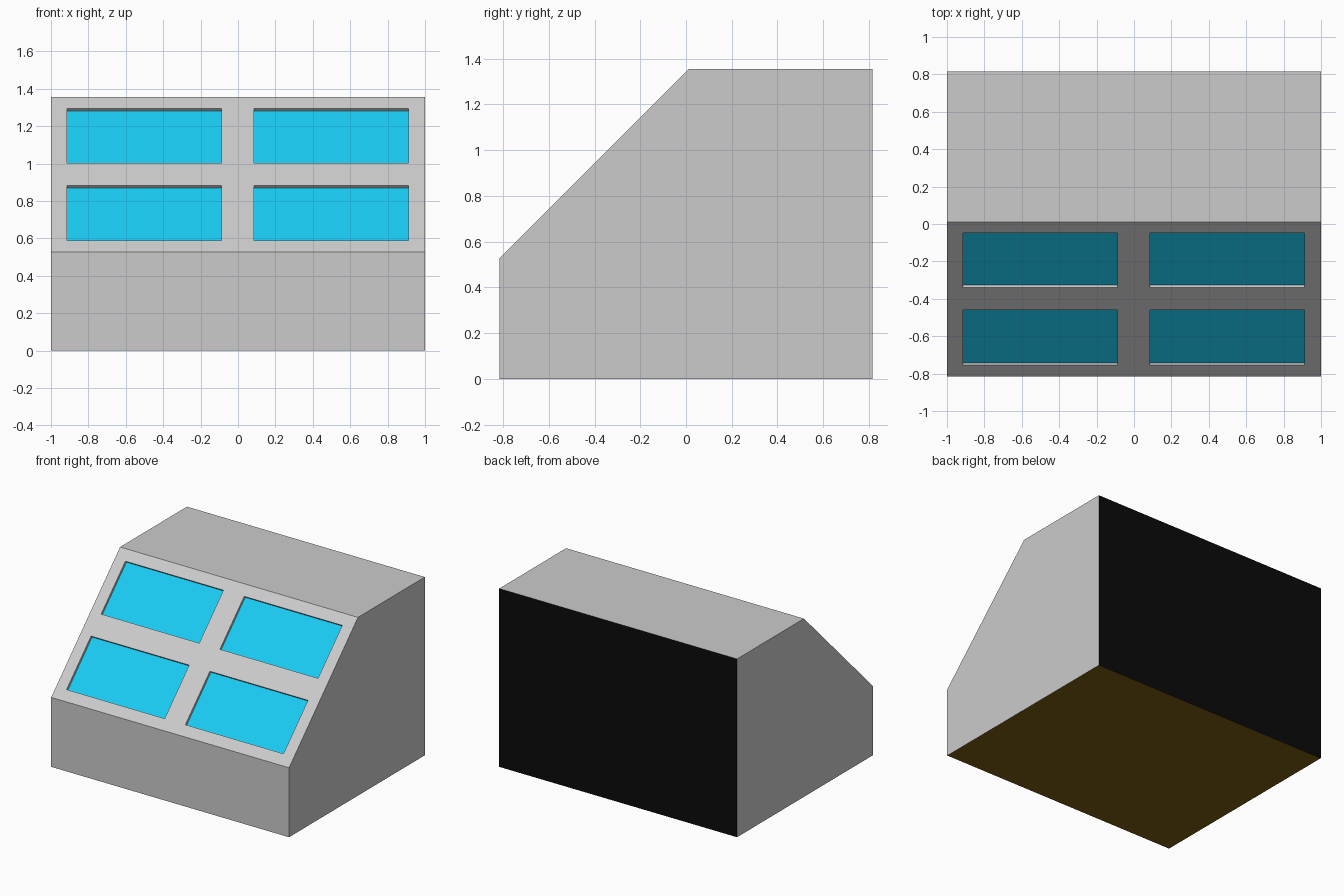
import bpy, bmesh
from mathutils import Matrix, Vector

if "Cube" in bpy.data.objects:
    bpy.data.objects.remove(bpy.data.objects["Cube"])

def material(name, rgb):
    m = bpy.data.materials.new(name)
    m.diffuse_color = (*rgb, 1)
    m.use_nodes = True
    m.node_tree.nodes["Principled BSDF"].inputs["Base Color"].default_value = m.diffuse_color
    return m

def add_object(name, bm, mats=()):
    bmesh.ops.recalc_face_normals(bm, faces=bm.faces)
    me = bpy.data.meshes.new(name)
    bm.to_mesh(me)
    bm.free()
    for m in mats:
        me.materials.append(m)
    ob = bpy.data.objects.new(name, me)
    bpy.context.collection.objects.link(ob)
    return ob

cyan = material("screen_cyan", (0.01, 0.6, 0.9))
black = material("back_black", (0.003, 0.003, 0.003))
brown = material("base_brown", (0.2, 0.11, 0.005))

# Casing: side profile extruded across the width; back black, underside brown
W, Y, H, LIP, EDGE = 1.0, 0.815, 1.355, 0.528, 0.012
profile = [(-Y, 0), (Y, 0), (Y, H), (EDGE, H), (-Y, LIP)]
bm = bmesh.new()
side = bm.faces.new([bm.verts.new((-W, y, z)) for y, z in profile])
ext = bmesh.ops.extrude_face_region(bm, geom=[side])["geom"]
bmesh.ops.translate(bm, vec=(2 * W, 0, 0),
                    verts=[v for v in ext if isinstance(v, bmesh.types.BMVert)])
bmesh.ops.recalc_face_normals(bm, faces=bm.faces)
for f in bm.faces:
    if f.normal.y > 0.9:
        f.material_index = 1
    elif f.normal.z < -0.9:
        f.material_index = 2
casing = add_object("casing", bm, (None, black, brown))

# Boxes aligned to the sloped face: x = width, u = up the slope, n = outward
origin = Vector((0, -Y, LIP))
up = Vector((0, EDGE + Y, H - LIP)).normalized()
out = Vector((1, 0, 0)).cross(up)
frame = Matrix.Translation(origin) @ Matrix((Vector((1, 0, 0)), up, out)).transposed().to_4x4()

def slope_box(bm, x0, x1, u0, u1, n0, n1):
    m = Matrix.Translation(((x0 + x1) / 2, (u0 + u1) / 2, (n0 + n1) / 2))
    s = Matrix.Diagonal((x1 - x0, u1 - u0, n1 - n0, 1))
    bmesh.ops.create_cube(bm, size=1, matrix=frame @ m @ s)

# Four recesses and the coloured panels lying in them
DEPTH = 0.018
cut, panels = bmesh.new(), bmesh.new()
for z0, z1 in ((0.588, 0.882), (1.003, 1.294)):
    u0, u1 = ((z - LIP) / up.z for z in (z0, z1))
    for x0, x1 in ((-0.913, -0.088), (0.086, 0.911)):
        slope_box(cut, x0, x1, u0, u1, -DEPTH - 0.002, 0.05)
        slope_box(panels, x0, x1, u0, u1, -DEPTH - 0.004, -DEPTH)
cutter = add_object("recess_cutter", cut)
cutter.hide_render = True
cutter.hide_set(True)
add_object("window_panels", panels, (cyan,))

mod = casing.modifiers.new("recesses", "BOOLEAN")
mod.operation = "DIFFERENCE"
mod.solver = "EXACT"
mod.object = cutter
